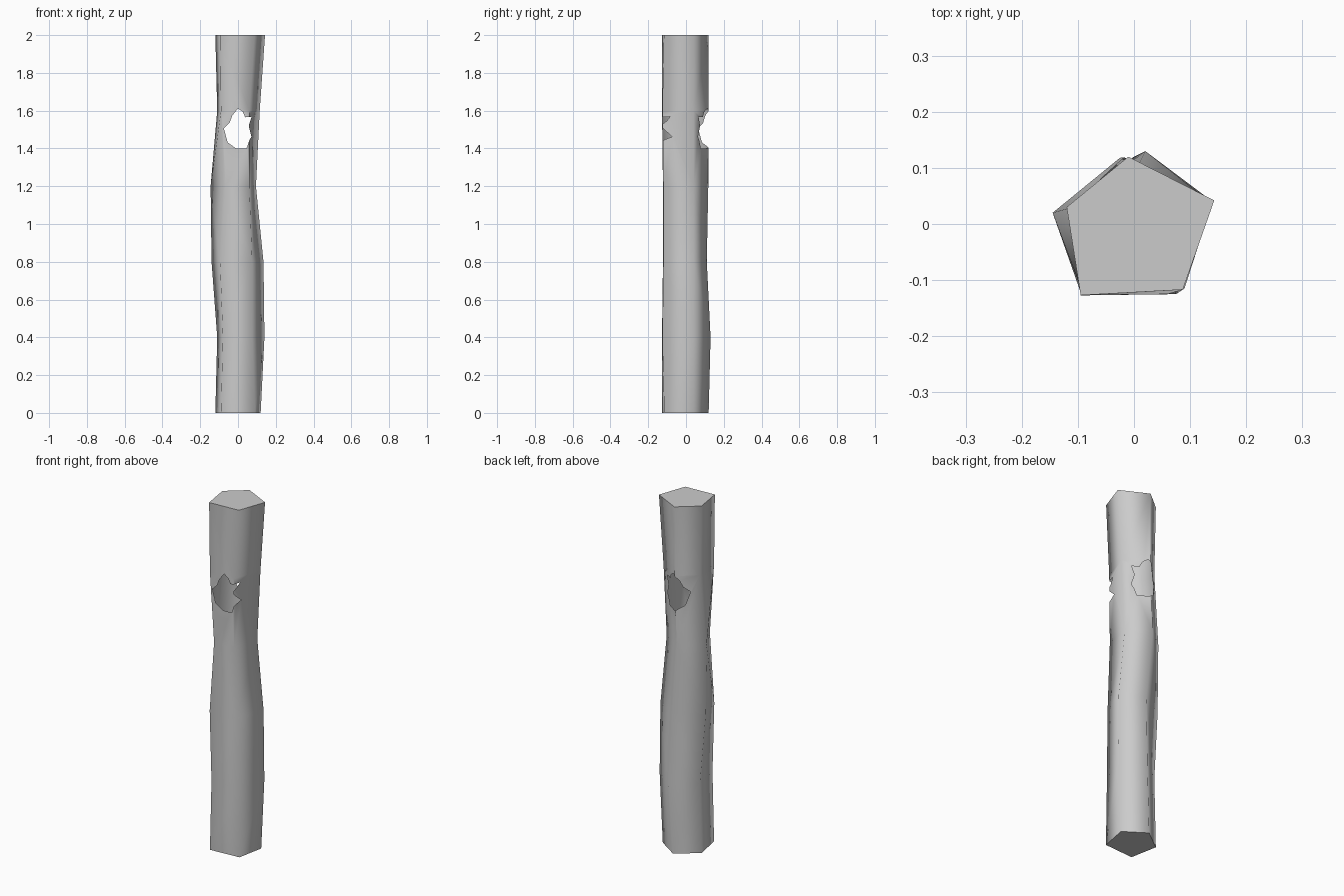
import bpy, bmesh

if "Cube" in bpy.data.objects:
    bpy.data.objects.remove(bpy.data.objects["Cube"])


def loft(name, rings):
    """Closed solid skinned through equal-length rings of 3D points, smooth sides."""
    bm = bmesh.new()
    loops = [[bm.verts.new(p) for p in ring] for ring in rings]
    n = len(loops[0])
    sides = []
    for a, b in zip(loops, loops[1:]):
        for i in range(n):
            j = (i + 1) % n
            sides.append(bm.faces.new((a[i], a[j], b[j], b[i])))
    for f in sides:
        f.smooth = True
    bm.faces.new(loops[0][::-1])
    bm.faces.new(loops[-1])
    bmesh.ops.triangulate(bm, faces=sides)
    bmesh.ops.recalc_face_normals(bm, faces=bm.faces)
    me = bpy.data.meshes.new(name)
    bm.to_mesh(me)
    bm.free()
    ob = bpy.data.objects.new(name, me)
    bpy.context.collection.objects.link(ob)
    return ob


# Warped five-sided post: back, left, front left, front right, right corners
sections = [
    [(0, .12), (-.12, .03), (-.09, -.127), (.09, -.115), (.12, .04)],
    [(.02, .13), (-.11, .03), (-.08, -.127), (.075, -.125), (.14, .04)],
    [(.01, .11), (-.14, .02), (-.095, -.122), (.075, -.12), (.135, .04)],
    [(-.025, .118), (-.145, .02), (-.067, -.122), (.06, -.12), (.095, .04)],
    [(-.01, .12), (-.11, .03), (-.09, -.127), (.06, -.125), (.115, .04)],
    [(-.01, .12), (-.12, .03), (-.095, -.127), (.087, -.117), (.143, .042)],
]
post = loft("post", [[(x, y, k * 0.4) for x, y in s] for k, s in enumerate(sections)])

# Ragged hole through front and back
outline = [(0, 1.612), (.025, 1.595), (.038, 1.565), (.072, 1.568), (.057, 1.52),
           (.071, 1.462), (.06, 1.443), (.045, 1.4), (-.01, 1.4), (-.055, 1.432),
           (-.075, 1.507), (-.045, 1.535), (-.03, 1.575)]
cutter = loft("hole_cutter", [[(x, y, z) for x, z in outline] for y in (-.3, .3)])
cutter.hide_render = True

mod = post.modifiers.new("hole", 'BOOLEAN')
mod.operation = 'DIFFERENCE'
mod.solver = 'EXACT'
mod.object = cutter
deps = bpy.context.evaluated_depsgraph_get()
cut = bpy.data.meshes.new_from_object(post.evaluated_get(deps))
post.modifiers.clear()
post.data = cut
bpy.data.objects.remove(cutter)

# The post is a hollow shell: drop the tunnel walls left by the cut
bm = bmesh.new()
bm.from_mesh(cut)
bm.normal_update()
walls = [f for f in bm.faces
         if abs(f.normal.y) < 1e-3 and 1.3 < f.calc_center_median().z < 1.7]
bmesh.ops.delete(bm, geom=walls, context='FACES')
for f in bm.faces:
    f.smooth = abs(f.normal.z) < 0.9
bm.to_mesh(cut)
bm.free()
